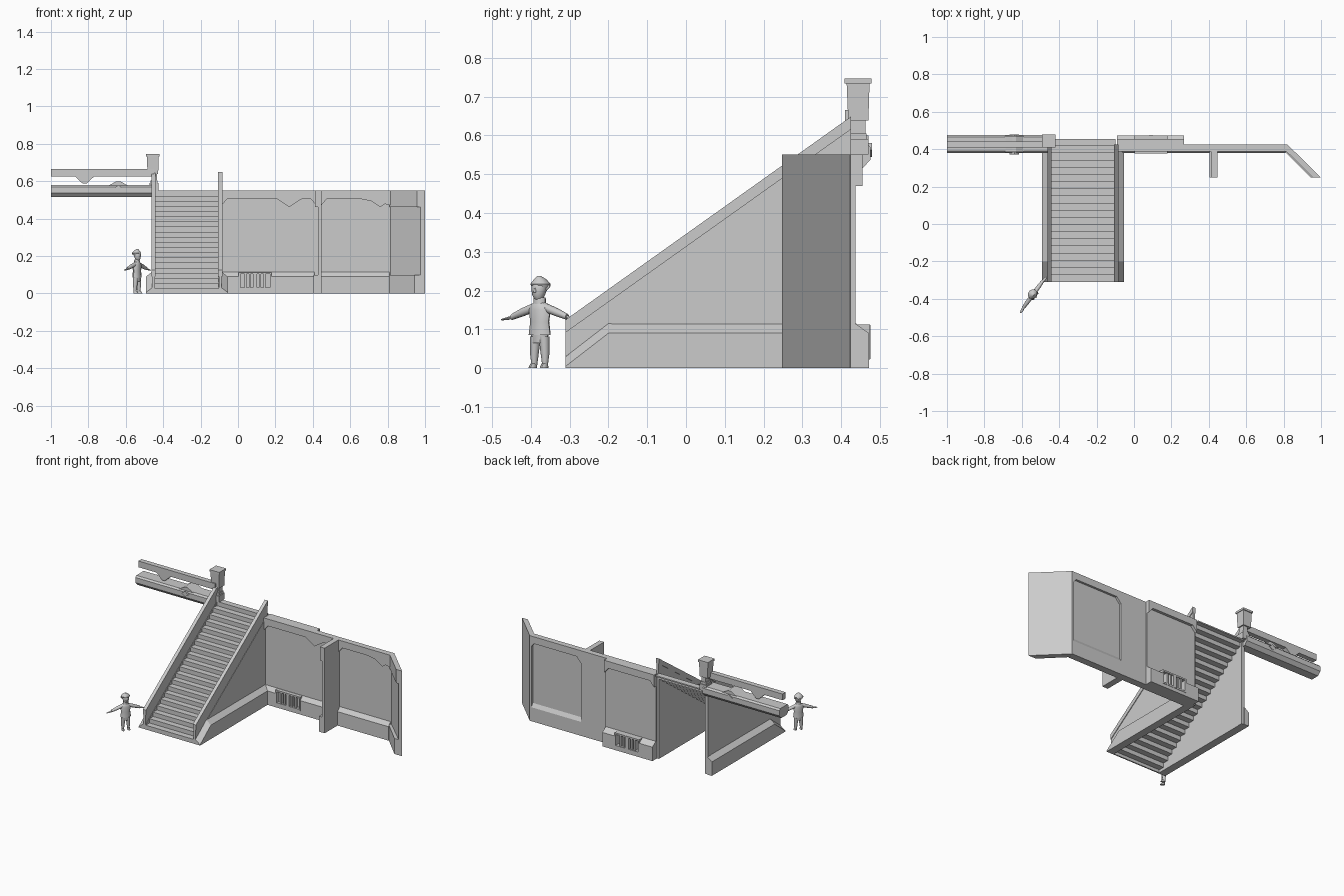
import bpy, bmesh, math
from mathutils import Matrix, Vector

cube = bpy.data.objects.get("Cube")
if cube:
    bpy.data.objects.remove(cube, do_unlink=True)

grey = bpy.data.materials.new("plain grey")
grey.use_nodes = True
grey.diffuse_color = (0.6, 0.6, 0.6, 1)
grey.node_tree.nodes["Principled BSDF"].inputs["Base Color"].default_value = (0.6, 0.6, 0.6, 1)


def finish(name, bm):
    bmesh.ops.recalc_face_normals(bm, faces=bm.faces)
    mesh = bpy.data.meshes.new(name)
    bm.to_mesh(mesh)
    bm.free()
    mesh.materials.append(grey)
    ob = bpy.data.objects.new(name, mesh)
    bpy.context.collection.objects.link(ob)
    return ob


def bridge(bm, rings):
    """Skin a list of vertex rings and cap both ends."""
    n = len(rings[0])
    for a, b in zip(rings, rings[1:]):
        for i in range(n):
            bm.faces.new((a[i], a[(i + 1) % n], b[(i + 1) % n], b[i]))
    bm.faces.new(rings[0])
    bm.faces.new(rings[-1])


def prism(name, axis, a, b, poly, poly_b=None):
    """Sweep a profile along an axis, optionally into a second profile."""
    place = {"x": lambda p, t: (t, p[0], p[1]),
             "y": lambda p, t: (p[0], t, p[1]),
             "z": lambda p, t: (p[0], p[1], t)}[axis]
    bm = bmesh.new()
    bridge(bm, [[bm.verts.new(place(p, t)) for p in pts]
                for pts, t in ((poly, a), (poly_b or poly, b))])
    return finish(name, bm)


def box(name, x0, x1, y0, y1, z0, z1):
    return prism(name, "z", z0, z1, [(x0, y0), (x1, y0), (x1, y1), (x0, y1)])


# Staircase: folded ribbon of treads and risers
STEPS, Y0, Y1, TOP = 20, -0.31, 0.455, 0.55
run, rise = (Y1 - Y0) / STEPS, TOP / STEPS
upper = [(Y0, 0)]
for i in range(STEPS):
    upper += [(Y0 + i * run, (i + 1) * rise), (Y0 + (i + 1) * run, (i + 1) * rise)]
lower = [(y + 0.008, z - 0.008) for y, z in upper[1:-1]]
prism("stairs", "x", -0.45, -0.1, upper + [(Y1, TOP - 0.008)] + lower[::-1] + [(Y0 + 0.008, 0)])

# Stair side walls: sloping rail, band, panel and tapered plinth
BACK, SLOPE = 0.425, 0.712


def slope_at(z0):
    return z0 + SLOPE * (BACK - Y0)


for side, xc, s in (("left", -0.095, 1), ("right", -0.452, -1)):
    def strip(part, half, z_top, z_low):
        prism(f"{side}_stair_{part}", "x", xc - half, xc + half,
              [(Y0, z_low), (Y0, z_top), (BACK, slope_at(z_top)), (BACK, slope_at(z_low))])
    strip("rail", 0.011, 0.125, 0.092)
    strip("band", 0.007, 0.092, 0.03)
    prism(f"{side}_stair_panel", "x", xc - 0.009, xc + 0.009,
          [(Y0, 0), (Y0, 0.03), (BACK, slope_at(0.03)), (BACK, 0)])
    end = 0.44
    prism(f"{side}_stair_plinth", "x", xc + s * 0.008, xc + s * 0.041,
          [(Y0, 0), (Y0, 0.03), (-0.2, 0.115), (end, 0.115), (end, 0)],
          [(Y0, 0), (Y0, 0.005), (-0.2, 0.09), (end, 0.09), (end, 0)])
box("right_wall_end", -0.462, -0.441, 0.41, 0.437, 0, 0.56)


# Wall trims: header with chamfered corners and an optional downward notch
def header(name, x0, x1, y0, y1, notch=None):
    pts = [(x0, TOP), (x0, 0.47), (x0 + 0.03, 0.505)]
    if notch:
        pts += [(notch - 0.065, 0.505), (notch, 0.462), (notch + 0.065, 0.505)]
    pts += [(x1 - 0.03, 0.505), (x1, 0.47), (x1, TOP)]
    prism(name, "y", y0, y1, pts)


def plinth(name, x0, x1, y_out, y_in):
    return prism(name, "x", x0, x1, [(y_in, 0), (y_out, 0), (y_out, 0.09), (y_in, 0.115)])


# Thick wall bay beside the stairs
box("thick_wall", -0.09, 0.268, 0.402, 0.437, 0, TOP)
header("front_header_near", -0.088, 0.42, 0.388, 0.403, 0.275)
header("back_header_near", -0.09, 0.268, 0.436, 0.455)
front_plinth = plinth("front_plinth_near", -0.088, 0.41, 0.379, 0.403)
back_plinth = plinth("back_plinth_near", -0.09, 0.268, 0.472, 0.436)

# Thin wall bay with a recessed back panel
box("back_pillar", 0.268, 0.455, 0.402, 0.425, 0, TOP)
box("thin_wall", 0.455, 0.82, 0.402, 0.411, 0, TOP)
header("front_header_far", 0.444, 0.825, 0.388, 0.403, 0.76)
plinth("front_plinth_far", 0.444, 0.81, 0.379, 0.403)
header("back_header_far", 0.455, 0.82, 0.41, 0.425)
plinth("back_sill_far", 0.455, 0.82, 0.425, 0.41)
box("back_edge_far", 0.808, 0.822, 0.41, 0.425, 0, TOP)

# Angled wing and dividing fin: base, middle and head of different depth
for part, z0, z1, wing_in, fin_in in (("base", 0, 0.1, 0.945, 0.405),
                                      ("middle", 0.1, 0.462, 0.975, 0.428),
                                      ("head", 0.462, TOP, 0.957, 0.412)):
    inset = wing_in - 0.945
    prism(f"wing_{part}", "z", z0, z1,
          [(0.82, 0.425), (1, 0.248), (wing_in, 0.248), (0.81, 0.383 + inset * 0.8)])
    box(f"fin_{part}", fin_in, 0.446, 0.248, 0.403, z0, z1)

# Vent opening cut through the plinths, with frame and bars on both sides
cutter = box("vent_cutter", 0.012, 0.172, 0.3, 0.6, 0.03, 0.105)
cutter.hide_render = True
cutter.hide_viewport = True
for ob in (front_plinth, back_plinth):
    cut = ob.modifiers.new("vent", "BOOLEAN")
    cut.operation = "DIFFERENCE"
    cut.object = cutter
for face, y0, y1 in (("front", 0.377, 0.404), ("back", 0.435, 0.474)):
    box(f"{face}_vent_top", 0.004, 0.18, y0, y1, 0.103, 0.113)
    box(f"{face}_vent_bottom", 0.004, 0.18, y0, y1, 0.022, 0.032)
    for x in (0.004, 0.171):
        box(f"{face}_vent_side", x, x + 0.009, y0, y1, 0.022, 0.113)
    for x in (0.04, 0.063, 0.117, 0.142):
        box(f"{face}_vent_bar", x - 0.005, x + 0.005, y0 + 0.004, y1 - 0.004, 0.03, 0.105)
    box(f"{face}_vent_centre", 0.079, 0.102, y0 - 0.001, y1 + 0.001, 0.024, 0.111)

# Upper balustrade
prism("lower_beam", "x", -1, -0.45,
      [(0.38, 0.537), (0.4, 0.515), (0.455, 0.515), (0.475, 0.537),
       (0.475, 0.57), (0.465, 0.58), (0.39, 0.58), (0.38, 0.57)])
prism("lower_beam_crest", "y", 0.385, 0.47,
      [(-0.69, 0.578), (-0.65, 0.6), (-0.63, 0.6), (-0.59, 0.578)])
prism("beam_diamond", "y", 0.372, 0.479,
      [(-0.665, 0.562), (-0.64, 0.58), (-0.615, 0.562), (-0.64, 0.544)])
prism("upper_beam", "y", 0.41, 0.442,
      [(-1, 0.665), (-1, 0.625), (-0.87, 0.625), (-0.83, 0.587), (-0.81, 0.587),
       (-0.77, 0.625), (-0.45, 0.625), (-0.45, 0.665)])

# Newel post
box("post_base", -0.474, -0.425, 0.412, 0.47, 0.55, 0.59)
box("post_collar", -0.468, -0.43, 0.418, 0.465, 0.59, 0.605)
box("post_neck", -0.463, -0.434, 0.424, 0.462, 0.6, 0.65)
prism("post_head", "z", 0.638, 0.735,
      [(-0.484, 0.418), (-0.427, 0.418), (-0.427, 0.47), (-0.484, 0.47)],
      [(-0.487, 0.414), (-0.424, 0.414), (-0.424, 0.473), (-0.487, 0.473)])
box("post_cap", -0.491, -0.42, 0.409, 0.478, 0.733, 0.746)

# Standing figure, built upright then turned to face the stairs corner
pose = Matrix.Translation((-0.54, -0.377, 0)) @ Matrix.Rotation(math.radians(54), 4, "Z")


def stack(name, rings, along_x=False, sides=10):
    """Skin ellipses given as centre and two radii."""
    bm = bmesh.new()
    skins = []
    for centre, ra, rb in rings:
        loop = []
        for i in range(sides):
            t = math.tau * i / sides
            p, q = ra * math.cos(t), rb * math.sin(t)
            off = Vector((0, p, q)) if along_x else Vector((p, q, 0))
            loop.append(bm.verts.new(pose @ (Vector(centre) + off)))
        skins.append(loop)
    bridge(bm, skins)
    ob = finish(name, bm)
    bpy.ops.object.select_all(action="DESELECT")
    ob.select_set(True)
    bpy.context.view_layer.objects.active = ob
    bpy.ops.object.shade_smooth_by_angle(angle=math.radians(40))


def column(name, rows):
    stack(name, [((0, y, z), ra, rb) for z, ra, rb, y in rows])


column("jacket", [(0.085, 0.033, 0.02, 0), (0.12, 0.028, 0.018, 0), (0.15, 0.033, 0.019, 0),
                  (0.163, 0.026, 0.016, 0), (0.172, 0.013, 0.012, 0)])
column("hips", [(0.065, 0.022, 0.016, 0), (0.09, 0.026, 0.017, 0)])
column("collar", [(0.165, 0.018, 0.015, 0), (0.182, 0.016, 0.014, 0)])
column("head", [(0.176, 0.009, 0.009, -0.004), (0.187, 0.016, 0.016, -0.005),
                (0.205, 0.021, 0.02, -0.002), (0.222, 0.019, 0.019, 0), (0.23, 0.01, 0.01, 0)])
column("hair", [(0.208, 0.024, 0.022, 0.005), (0.217, 0.027, 0.024, 0.003),
                (0.228, 0.017, 0.017, 0.002), (0.237, 0.005, 0.006, -0.002)])
column("nose", [(0.195, 0.004, 0.004, -0.022), (0.206, 0.002, 0.002, -0.02)])
for side, s in (("left", 1), ("right", -1)):
    stack(side + "_leg", [((s * 0.017, 0, 0.008), 0.007, 0.008), ((s * 0.017, 0, 0.035), 0.011, 0.011),
                          ((s * 0.014, 0, 0.082), 0.014, 0.015)])
    stack(side + "_shoe", [((s * 0.018, -0.006, 0), 0.009, 0.016), ((s * 0.018, -0.002, 0.012), 0.007, 0.01)])
    stack(side + "_arm", [((s * 0.022, 0, 0.155), 0.011, 0.012), ((s * 0.055, 0, 0.144), 0.011, 0.011),
                          ((s * 0.088, 0, 0.132), 0.008, 0.008)], True)
    stack(side + "_hand", [((s * 0.086, 0, 0.132), 0.005, 0.004), ((s * 0.1, -0.002, 0.128), 0.008, 0.004),
                           ((s * 0.119, -0.003, 0.125), 0.003, 0.002)], True)
    stack(side + "_ear", [((s * 0.019, 0.002, 0.205), 0.004, 0.007), ((s * 0.028, 0.006, 0.212), 0.002, 0.003)], True)
